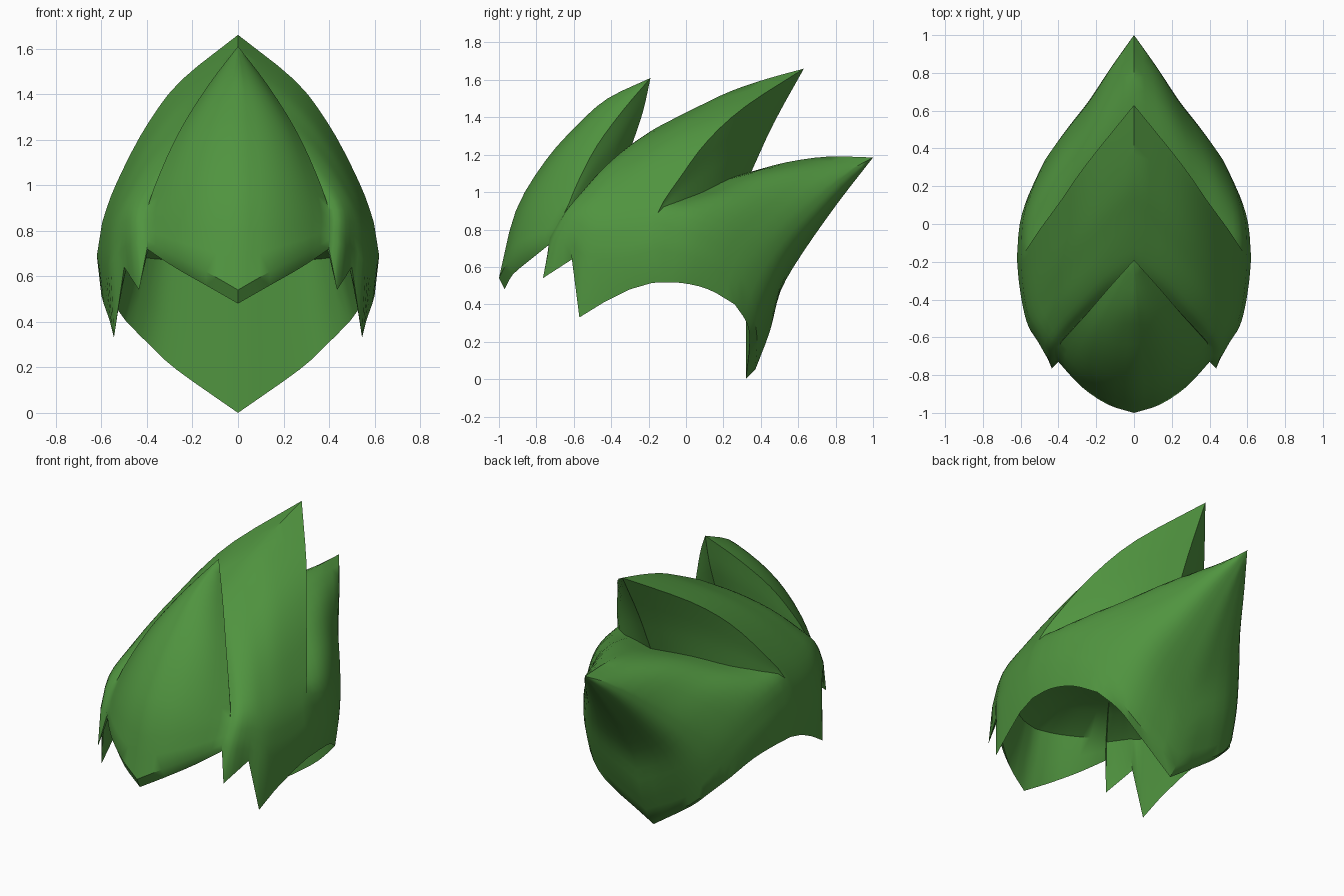
import bpy, bmesh, math
from mathutils import Vector as V

if "Cube" in bpy.data.objects:
    bpy.data.objects.remove(bpy.data.objects["Cube"])

SUB = 3  # samples per control segment


def curve(pts, smooth=True):
    """Sample control points, SUB steps a segment (Catmull-Rom or straight)."""
    p = [V(q) for q in pts]
    ext = [2 * p[0] - p[1]] + p + [2 * p[-1] - p[-2]]
    out = []
    for i in range(len(p) - 1):
        a, b, c, d = ext[i:i + 4]
        for k in range(SUB):
            t = k / SUB
            if smooth:
                out.append(0.5 * (2 * b + (c - a) * t + (2 * a - 5 * b + 4 * c - d) * t * t
                                  + (3 * b - a - 3 * c + d) * t ** 3))
            else:
                out.append(b.lerp(c, t))
    return out + [p[-1]]


def grid(bm, rows):
    vs = [[bm.verts.new(p) for p in r] for r in rows]
    for r, s in zip(vs, vs[1:]):
        for i in range(len(r) - 1):
            bm.faces.new((r[i], r[i + 1], s[i + 1], s[i]))


def patch(bm, left, right, top, bottom, rim=None, bulge=(0, 0, 0)):
    """Coons patch between four sampled edges, with an optional extra rim row."""
    n, m = len(left) - 1, len(top) - 1
    rows = []
    for i in range(n + 1):
        u, row = i / n, []
        for j in range(m + 1):
            v = j / m
            p = left[i].lerp(right[i], v) + top[j].lerp(bottom[j], u)
            p = p - top[0].lerp(top[m], v).lerp(bottom[0].lerp(bottom[m], v), u)
            row.append(p + V(bulge) * math.sin(math.pi * u) * math.sin(math.pi * v))
        rows.append(row)
    if rim:
        rows.append(rim)
    grid(bm, rows)


# Spike edges (tip to side) and the valleys where each spike meets the next
TIP1, TIP2, TIP3 = (0, -.19, 1.61), (0, .63, 1.66), (0, 1, 1.185)
P1, P2 = (.4, -.65, .89), (.58, -.15, .89)
S1, S2, S3 = (.4, -.73, .76), (.62, -.18, .69), (.5, .27, .5)
edge1 = curve([TIP1, (.13, -.335, 1.44), (.25, -.475, 1.25), (.34, -.575, 1.06), P1, S1])
valley1 = curve([(0, -.29, 1.25), (.12, -.36, 1.19), (.24, -.47, 1.09), (.34, -.57, .98), P1, S1])
edge2 = curve([TIP2, (.25, .32, 1.46), (.39, .12, 1.28), (.5, -.03, 1.08), P2, S2])
valley2 = curve([(0, .35, 1.11), (.2, .23, 1.07), (.36, .09, 1.0), (.49, -.04, .95), P2, S2])
edge1[-SUB:] = valley1[-SUB:]
edge2[-SUB:] = valley2[-SUB:]
edge3 = curve([TIP3, (.13, .81, 1.08), (.25, .63, .94), (.37, .48, .8), (.47, .34, .65), S3])
centre1 = curve([TIP1, (0, -.42, 1.5), (0, -.58, 1.36), (0, -.75, 1.17), (0, -.91, .9), (0, -1, .54)])
back = curve([TIP3, (0, .81, .94), (0, .62, .67), (0, .505, .47), (0, .45, .26), (0, .37, .05)])

# Lower rims: fringe, jagged sideburn, ear arch, nape
rim_a = curve([(0, -.97, .48), (.14, -.925, .56), (.28, -.83, .64), (.4, -.73, .72)])
rim_c = curve([(.4, -.73, .72), (.435, -.765, .54), (.5, -.61, .64), (.545, -.57, .33),
               (.565, -.44, .41), (.59, -.3, .48), (.6, -.18, .515)], False)
rim_e = curve([(.6, -.18, .515), (.59, -.03, .515), (.55, .12, .48), (.49, .26, .4)])
rim_f = curve([(.49, .26, .4), (.39, .325, .3), (.27, .34, .19), (0, .32, 0)])

bm = bmesh.new()
# Front spike: face with fringe, then its back
a_low = curve([(0, -1, .54), (.14, -.955, .62), (.28, -.86, .69), S1])
patch(bm, centre1, edge1, [V(TIP1)] * len(a_low), a_low, rim_a, (.02, -.02, 0))
drop1 = curve([TIP1, (0, -.23, 1.43), (0, -.29, 1.25)])
patch(bm, edge1[:-SUB], valley1[:-SUB], drop1, [V(P1)] * len(drop1))

# Middle spike: face with sideburns, then its back
c_top = curve([(0, -.29, 1.25), (0, -.19, 1.325), (0, -.07, 1.39), (0, .08, 1.465),
               (0, .24, 1.54), (0, .43, 1.605), TIP2])
c_low = curve([S1, (.455, -.71, .74), (.51, -.62, .72), (.56, -.54, .66),
               (.59, -.43, .64), (.61, -.3, .65), S2])
patch(bm, valley1, edge2, c_top, c_low, rim_c, (.02, -.01, .02))
drop2 = curve([TIP2, (0, .47, 1.37), (0, .35, 1.11)])
patch(bm, edge2[:-SUB], valley2[:-SUB], drop2, [V(P2)] * len(drop2))

# Rear spike: upper sides, then the back down to the nape
e_top = curve([(0, .35, 1.11), (0, .54, 1.16), (0, .76, 1.19), TIP3])
e_low = curve([S2, (.605, 0, .66), (.56, .15, .6), S3])
patch(bm, valley2, edge3, e_top, e_low, rim_e, (.02, 0, .02))
f_low = curve([S3, (.42, .35, .36), (.29, .38, .22), (0, .37, .05)])
patch(bm, edge3, back, [V(TIP3)] * len(f_low), f_low, rim_f, (.03, .02, 0))

# Hollow inside: upright walls rising from the rim to a sloping domed ceiling
rim = rim_a + rim_c[1:] + rim_e[1:] + rim_f[1:]


def ring(scale, mix, rise=0):
    out = []
    for p in rim:
        y = p.y if p.y > .2 and scale > .8 else -.2 + (p.y + .2) * scale
        ceiling = .72 - .14 * y + rise
        out.append(V((p.x * scale, y, p.z + (ceiling - p.z) * mix)))
    return out


grid(bm, [rim, ring(.94, .45), ring(.87, 1), ring(.6, 1, .09), ring(.3, 1, .12), ring(0, 1, .13)])

bmesh.ops.remove_doubles(bm, verts=bm.verts, dist=.004)
bmesh.ops.dissolve_degenerate(bm, edges=bm.edges, dist=.001)
for v in bm.verts:
    if abs(v.co.x) < .004:
        v.co.x = 0

# Mirror to the other side
geom = bm.verts[:] + bm.edges[:] + bm.faces[:]
bmesh.ops.mirror(bm, geom=geom, axis='X', merge_dist=.001)
bmesh.ops.remove_doubles(bm, verts=bm.verts, dist=.001)
bmesh.ops.recalc_face_normals(bm, faces=bm.faces)
me = bpy.data.meshes.new("spiky_hair")
bm.to_mesh(me)
bm.free()

green = bpy.data.materials.new("leaf green")
green.diffuse_color = (.08, .295, .05, 1)
green.use_nodes = True
green.node_tree.nodes["Principled BSDF"].inputs["Base Color"].default_value = green.diffuse_color
me.materials.append(green)
ob = bpy.data.objects.new("spiky_hair", me)
bpy.context.collection.objects.link(ob)
bpy.context.view_layer.objects.active = ob
ob.select_set(True)
bpy.ops.object.shade_smooth_by_angle(angle=math.radians(40))
